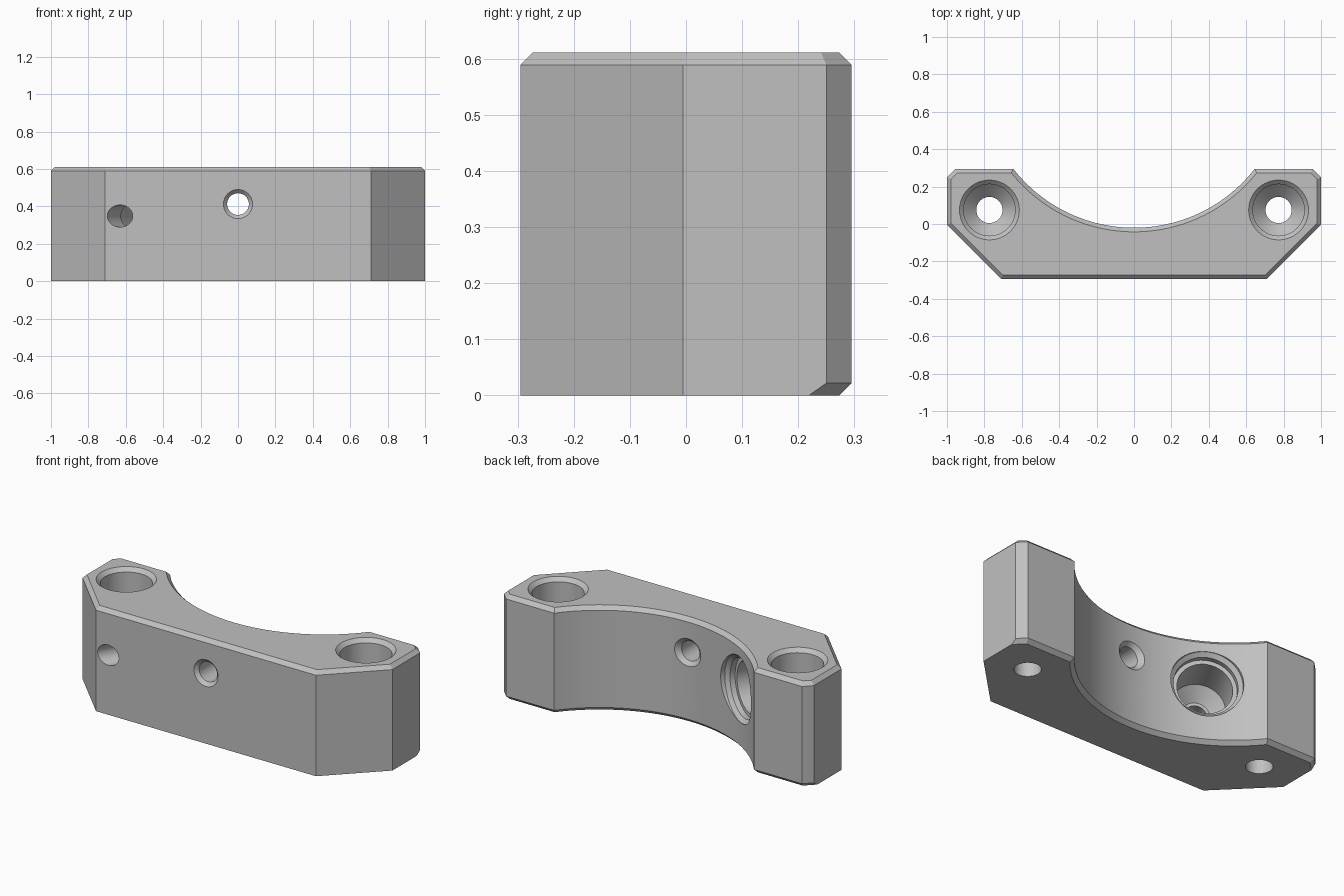
import bpy, bmesh
from math import sin, cos, pi, asin, radians
from mathutils import Matrix, Vector

cube = bpy.data.objects.get("Cube")
if cube:
    bpy.data.objects.remove(cube)

HEIGHT, DEPTH, CHAMFER = 0.611, 0.295, 0.022
BORE_R, BORE_Y = 0.818, 0.798        # large saddle radius and its centre

steel = bpy.data.materials.new("plain grey")
steel.use_nodes = True
grey = (0.53, 0.53, 0.53, 1)
steel.diffuse_color = grey
steel.node_tree.nodes["Principled BSDF"].inputs["Base Color"].default_value = grey


def make_object(name, bm):
    bmesh.ops.recalc_face_normals(bm, faces=bm.faces)
    mesh = bpy.data.meshes.new(name)
    bm.to_mesh(mesh)
    bm.free()
    mesh.materials.append(steel)
    obj = bpy.data.objects.new(name, mesh)
    bpy.context.collection.objects.link(obj)
    return obj


def inset(points, amounts):
    """Move each edge of a counter-clockwise outline inward by its own amount."""
    n = len(points)
    lines = []
    for i, p in enumerate(points):
        d = (points[(i + 1) % n] - p).normalized()
        lines.append((p + Vector((-d.y, d.x)) * amounts[i], d))
    result = []
    for i in range(n):
        (p, d), (q, e) = lines[i - 1], lines[i]
        t = (q - p).cross(e) / d.cross(e)
        result.append(p + d * t)
    return result


# Outline: faceted front and sides, then the curved saddle at the back
half_angle = asin(0.645 / BORE_R)
SEGMENTS = 64
outline = [(-0.71, -DEPTH), (0.71, -DEPTH), (1, -0.005), (1, 0.25), (0.955, DEPTH)]
for i in range(SEGMENTS + 1):
    a = half_angle * (1 - 2 * i / SEGMENTS)
    outline.append((BORE_R * sin(a), BORE_Y - BORE_R * cos(a)))
outline += [(-0.955, DEPTH), (-1, 0.25), (-1, -0.005)]
outline = [Vector(p) for p in outline]
count = len(outline)

# Top rim is chamfered all round, bottom rim only along the back
top_rim = [CHAMFER] * count
bottom_rim = [CHAMFER if 3 <= i <= count - 3 else 0 for i in range(count)]

bm = bmesh.new()
layers = [(inset(outline, bottom_rim), 0), (outline, CHAMFER),
          (outline, HEIGHT - CHAMFER), (inset(outline, top_rim), HEIGHT)]
rings = [[bm.verts.new((p.x, p.y, z)) for p in pts] for pts, z in layers]
for low, high in zip(rings, rings[1:]):
    for i in range(count):
        j = (i + 1) % count
        bm.faces.new((low[i], low[j], high[j], high[i]))
bm.faces.new(rings[0])
bm.faces.new(rings[-1])
bmesh.ops.remove_doubles(bm, verts=bm.verts, dist=1e-5)
block = make_object("clamp_block", bm)


def drill(name, profile, origin, direction, sides=48):
    """Cut a turned shape, given as (distance, radius) pairs along a direction."""
    bm = bmesh.new()
    turns = []
    for t, r in profile:
        turns.append([bm.verts.new((r * cos(2 * pi * k / sides),
                                    r * sin(2 * pi * k / sides), t))
                      for k in range(sides)])
    for a, b in zip(turns, turns[1:]):
        for k in range(sides):
            m = (k + 1) % sides
            bm.faces.new((a[k], a[m], b[m], b[k]))
    bm.faces.new(turns[0])
    bm.faces.new(turns[-1])
    turn = Vector(direction).to_track_quat('Z', 'Y').to_matrix().to_4x4()
    bm.transform(Matrix.Translation(origin) @ turn)
    cutter = make_object(name, bm)
    cutter.hide_render = True
    mod = block.modifiers.new(name, 'BOOLEAN')
    mod.operation = 'DIFFERENCE'
    mod.solver = 'EXACT'
    mod.object = cutter
    bpy.context.view_layer.objects.active = block
    bpy.ops.object.modifier_apply(modifier=name)
    bpy.data.objects.remove(cutter)


# Vertical counterbored bolt holes in both ears
for side in (-1, 1):
    drill("bolt_hole",
          [(-0.02, 0.18), (0.022, 0.138), (0.33, 0.138), (0.398, 0.07), (0.7, 0.07)],
          (side * 0.773, 0.075, HEIGHT), (0, 0, -1))

# Centre hole, chamfered at both mouths
drill("centre_hole",
      [(-0.02, 0.098), (0.02, 0.058), (0.253, 0.058), (0.295, 0.1)],
      (0, -DEPTH, 0.412), (0, 1, 0))

# Angled stepped pocket from the saddle with a small hole out the front
drill("angled_pocket",
      [(0.65, 0.19), (0.82, 0.19), (0.84, 0.168), (0.87, 0.168), (0.87, 0.145),
       (1.08, 0.145), (1.15, 0.075), (1.15, 0.059), (1.4, 0.059)],
      (0, BORE_Y, 0.348), (-sin(radians(30)), -cos(radians(30)), 0))

bpy.ops.object.select_all(action='DESELECT')
block.select_set(True)
bpy.context.view_layer.objects.active = block
bpy.ops.object.shade_smooth_by_angle(angle=radians(25))
